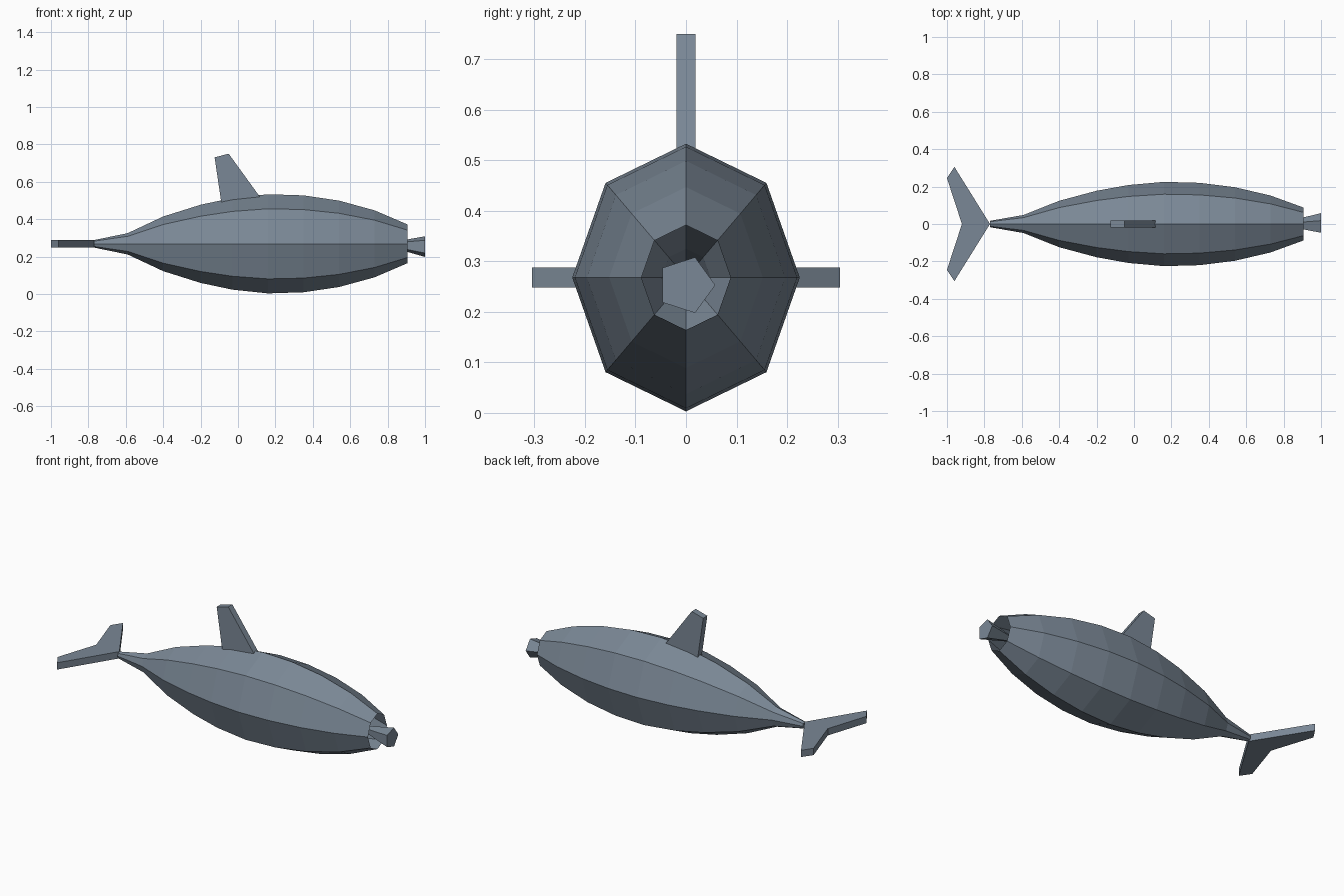
import bpy
import bmesh
from math import cos, sin, tau

if "Cube" in bpy.data.objects:
    bpy.data.objects.remove(bpy.data.objects["Cube"], do_unlink=True)

AXIS_Z = 0.268

# Single slate blue-grey skin
skin = bpy.data.materials.new("slate_grey")
skin.use_nodes = True
colour = (0.195, 0.245, 0.303, 1)
skin.diffuse_color = colour
skin.node_tree.nodes["Principled BSDF"].inputs["Base Color"].default_value = colour


def finish(name, bm):
    bmesh.ops.recalc_face_normals(bm, faces=bm.faces)
    mesh = bpy.data.meshes.new(name)
    bm.to_mesh(mesh)
    bm.free()
    mesh.materials.append(skin)
    obj = bpy.data.objects.new(name, mesh)
    bpy.context.collection.objects.link(obj)
    return obj


def plate(name, outline, offset):
    """Extrude a flat outline along the offset vector."""
    bm = bmesh.new()
    face = bm.faces.new([bm.verts.new(p) for p in outline])
    result = bmesh.ops.extrude_face_region(bm, geom=[face], use_keep_orig=True)
    moved = [v for v in result["geom"] if isinstance(v, bmesh.types.BMVert)]
    bmesh.ops.translate(bm, verts=moved, vec=offset)
    return finish(name, bm)


# Body: eight-sided loft along x, open at the mouth
stations = [(-0.77, 0.02), (-0.59, 0.057), (-0.40, 0.146), (-0.20, 0.209),
            (-0.03, 0.245), (0.16, 0.265), (0.35, 0.259), (0.54, 0.231),
            (0.73, 0.179), (0.905, 0.104)]
SIDES = 8
WIDTH = 0.85
bm = bmesh.new()
rings = []
for x, r in stations:
    angles = [tau * i / SIDES for i in range(SIDES)]
    rings.append([bm.verts.new((x, WIDTH * r * cos(a), AXIS_Z + r * sin(a)))
                  for a in angles])
for a, b in zip(rings, rings[1:]):
    for i in range(SIDES):
        j = (i + 1) % SIDES
        bm.faces.new((a[i], a[j], b[j], b[i]))
bm.faces.new(rings[0])
finish("body", bm)

# Snout: five-sided cone whose tip sits inside the mouth
bm = bmesh.new()
tip = bm.verts.new((0.76, 0, 0.266))
rim = [bm.verts.new((1.0, 0.058 * cos(tau * i / 5), 0.253 + 0.058 * sin(tau * i / 5)))
       for i in range(5)]
bm.faces.new(rim)
for i in range(5):
    bm.faces.new((tip, rim[i], rim[(i + 1) % 5]))
finish("snout", bm)

# Dorsal fin, swept back
fin = [(-0.125, 0.73), (-0.05, 0.75), (0.115, 0.522), (0.115, 0.49), (-0.088, 0.48)]
plate("dorsal_fin", [(x, -0.019, z) for x, z in fin], (0, 0.038, 0))

# Tail fluke, mirrored outline
half = [(-0.96, 0.305), (-1.0, 0.245)]
outline = [(-0.77, 0)] + half + [(-0.92, 0)] + [(x, -y) for x, y in reversed(half)]
plate("tail_fluke", [(x, y, AXIS_Z - 0.02) for x, y in outline], (0, 0, 0.04))
